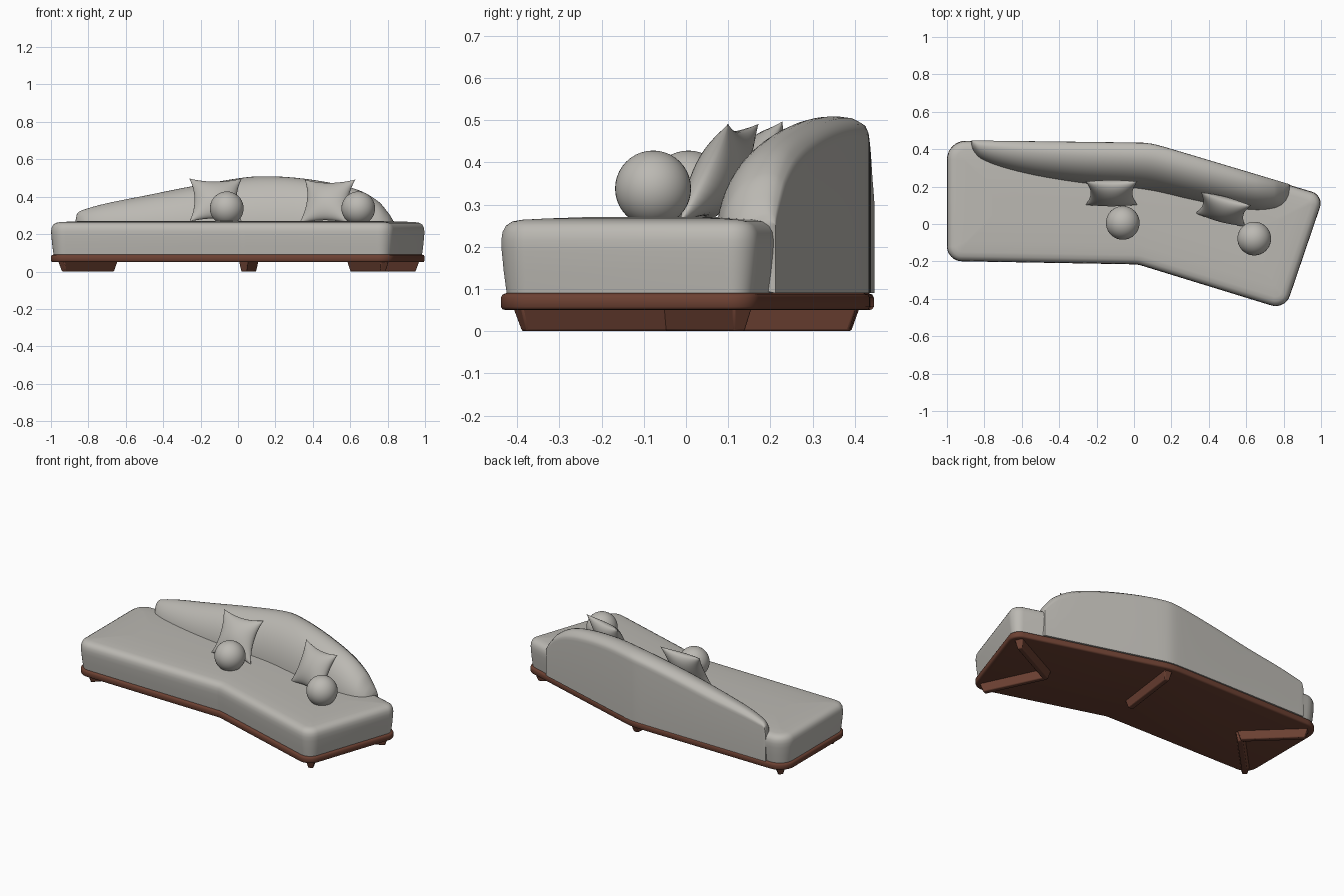
import bpy, bmesh, math
from mathutils import Vector, Matrix

if "Cube" in bpy.data.objects:
    bpy.data.objects.remove(bpy.data.objects["Cube"])


def material(name, rgb):
    m = bpy.data.materials.new(name)
    m.diffuse_color = (*rgb, 1)
    m.use_nodes = True
    m.node_tree.nodes["Principled BSDF"].inputs["Base Color"].default_value = m.diffuse_color
    return m


FABRIC = material("warm grey fabric", (0.50, 0.485, 0.45))
WOOD = material("walnut wood", (0.15, 0.052, 0.032))


def make(name, verts, faces, mat, angle=40):
    me = bpy.data.meshes.new(name)
    me.from_pydata([tuple(v) for v in verts], [], faces)
    bm = bmesh.new()
    bm.from_mesh(me)
    bmesh.ops.remove_doubles(bm, verts=bm.verts, dist=1e-5)
    bmesh.ops.recalc_face_normals(bm, faces=bm.faces)
    bm.to_mesh(me)
    bm.free()
    me.materials.append(mat)
    ob = bpy.data.objects.new(name, me)
    bpy.context.collection.objects.link(ob)
    smooth(ob, angle)
    return ob


def smooth(ob, angle):
    bpy.ops.object.select_all(action='DESELECT')
    ob.select_set(True)
    bpy.context.view_layer.objects.active = ob
    bpy.ops.object.shade_smooth_by_angle(angle=math.radians(angle))


def loft(name, rings, mat, angle=40):
    n = len(rings[0])
    verts = [p for r in rings for p in r]
    faces = [(i * n + j, i * n + (j + 1) % n, (i + 1) * n + (j + 1) % n, (i + 1) * n + j)
             for i in range(len(rings) - 1) for j in range(n)]
    faces += [tuple(range(n)), tuple(range(len(verts) - n, len(verts)))]
    return make(name, verts, faces, mat, angle)


# Bent sofa plan, counter-clockwise: x, y, corner radius
PLAN = [(-1, -0.198, 0.08), (0.02, -0.216, 0.15), (0.808, -0.458, 0.08),
        (1.016, 0.153, 0.065), (0.08, 0.435, 0.4), (-1, 0.446, 0.1)]


def outline(inset, z, steps=8):
    pts, out = [Vector(p[:2]) for p in PLAN], []
    for i, p in enumerate(pts):
        d1 = (p - pts[i - 1]).normalized()
        d2 = (pts[(i + 1) % len(pts)] - p).normalized()
        n1, n2 = Vector((-d1.y, d1.x)), Vector((-d2.y, d2.x))
        turn = math.atan2(d1.x * d2.y - d1.y * d2.x, d1.dot(d2))
        s = 1 if turn > 0 else -1
        r = max(PLAN[i][2] - s * inset, 0.01)
        mitre = (n1 + n2) / (1 + n1.dot(n2))
        c = p + mitre * (inset + s * r)
        for k in range(steps + 1):
            q = c - s * r * (Matrix.Rotation(turn * k / steps, 2) @ n1)
            out.append(Vector((q.x, q.y, z)))
    return out


# Wooden plinth and upholstered seat
loft("base_frame", [outline(*r) for r in
     [(0.012, 0.05), (0.004, 0.052), (0, 0.058), (0, 0.08), (0.004, 0.087), (0.012, 0.09)]], WOOD, 60)
loft("seat", [outline(*r) for r in
     [(0.014, 0.088), (0.007, 0.14), (0.002, 0.19), (0.001, 0.215), (0.004, 0.235), (0.012, 0.25),
      (0.027, 0.26), (0.05, 0.264), (0.1, 0.267), (0.17, 0.27), (0.24, 0.271)]], FABRIC, 60)


# Backrest: stations of x, front y, crest height
STATIONS = [(-0.868, 0.415, 0.275), (-0.86, 0.39, 0.31), (-0.82, 0.345, 0.332), (-0.7, 0.297, 0.365),
            (-0.5, 0.25, 0.405), (-0.25, 0.213, 0.455), (0, 0.19, 0.498), (0.12, 0.172, 0.509),
            (0.3, 0.13, 0.502), (0.5, 0.09, 0.473), (0.65, 0.072, 0.433), (0.75, 0.08, 0.375),
            (0.8, 0.102, 0.318), (0.825, 0.135, 0.28), (0.832, 0.17, 0.26)]


def back_y(x):
    a, b = 0.447 - 0.012 * (x + 0.9), 0.402 - 0.3 * (x - 0.2)
    return (a + b - math.sqrt((a - b) ** 2 + 0.0001)) / 2


def section(x, f, top):
    b = back_y(x)
    d, h = b - f, top - 0.22
    yz = [(f, 0.1)]
    for k in range(15):
        t = math.pi / 2 * k / 14
        yz.append((f + 0.74 * d * (1 - math.cos(t)), 0.22 + h * math.sin(t)))
    e = min(1, d / 0.2)
    yz += [(f + 0.86 * d, top - 0.004 * e), (b - 0.02 * e, top - 0.012 * e),
           (b - 0.008 * e, top - 0.02 * e), (b - 0.002 * e, top - 0.034 * e),
           (b, top - 0.05 * e), (b, 0.09)]
    return [Vector((x, y, z)) for y, z in yz]


rings = []
S = [Vector(s) for s in STATIONS]
for i in range(len(S) - 1):
    p0, p1, p2, p3 = S[max(i - 1, 0)], S[i], S[i + 1], S[min(i + 2, len(S) - 1)]
    # Tangents scaled by x spacing keep the curve even
    m1 = (p2 - p0) / (p2.x - p0.x) * (p2.x - p1.x)
    m2 = (p3 - p1) / (p3.x - p1.x) * (p2.x - p1.x)
    for k in range(5):
        t = k / 5
        q = ((2 * t**3 - 3 * t**2 + 1) * p1 + (t**3 - 2 * t**2 + t) * m1
             + (3 * t**2 - 2 * t**3) * p2 + (t**3 - t**2) * m2)
        rings.append(section(*q))
rings.append(section(*S[-1]))
loft("backrest", rings, FABRIC, 50)


# Plank legs: two V pairs and one middle bar
def leg(name, a, b, w=0.05):
    a, b = Vector((*a, 0)), Vector((*b, 0))
    d = (b - a).normalized()
    n = Vector((-d.y, d.x, 0))
    def ring(trim, half, z):
        return [p + d * sd * trim + n * sn * half + Vector((0, 0, z))
                for p, sd, sn in ((a, 1, -1), (b, -1, -1), (b, -1, 1), (a, 1, 1))]
    ob = loft(name, [ring(0.018, w * 0.3, 0), ring(0, w * 0.5, 0.055)], WOOD)
    bev = ob.modifiers.new("soft edges", 'BEVEL')
    bev.width, bev.segments = 0.005, 2


leg("left_back_leg", (-0.66, 0.12), (-0.945, 0.395))
leg("left_front_leg", (-0.66, 0.14), (-0.945, -0.155))
leg("right_front_leg", (0.605, -0.02), (0.785, -0.4))
leg("right_back_leg", (0.595, -0.05), (0.96, 0.135))
leg("middle_leg", (0.03, -0.01), (0.085, 0.405))


# Throw cushions with pinched corners
def cushion(name, loc, lean, turn, hw=0.14, hh=0.132, thick=0.055, n=20):
    verts, faces = [], []
    for side in (-1, 1):
        o = len(verts)
        for i in range(n + 1):
            for j in range(n + 1):
                u, v = -math.cos(math.pi * i / n), -math.cos(math.pi * j / n)
                puff = ((1 - u * u) * (1 - v * v)) ** 0.55
                verts.append((hw * u * (1 - 0.2 * (1 - v * v)), side * thick * puff,
                              hh * v * (1 - 0.17 * (1 - u * u))))
        faces += [(o + i * (n + 1) + j, o + (i + 1) * (n + 1) + j,
                   o + (i + 1) * (n + 1) + j + 1, o + i * (n + 1) + j + 1)
                  for i in range(n) for j in range(n)]
    ob = make(name, verts, faces, FABRIC, 60)
    ob.location = loc
    ob.rotation_euler = (-math.radians(lean), 0, math.radians(turn))


cushion("left_cushion", (-0.12, 0.165, 0.382), 29, 0)
cushion("right_cushion", (0.477, 0.078, 0.374), 27, -15)

# Ball pillows
for name, loc in (("left_ball_pillow", (-0.06, 0.006, 0.338)),
                  ("right_ball_pillow", (0.643, -0.078, 0.338))):
    bpy.ops.mesh.primitive_uv_sphere_add(segments=40, ring_count=20, radius=0.09, location=loc)
    ball = bpy.context.object
    ball.name = name
    ball.data.materials.append(FABRIC)
    smooth(ball, 60)
